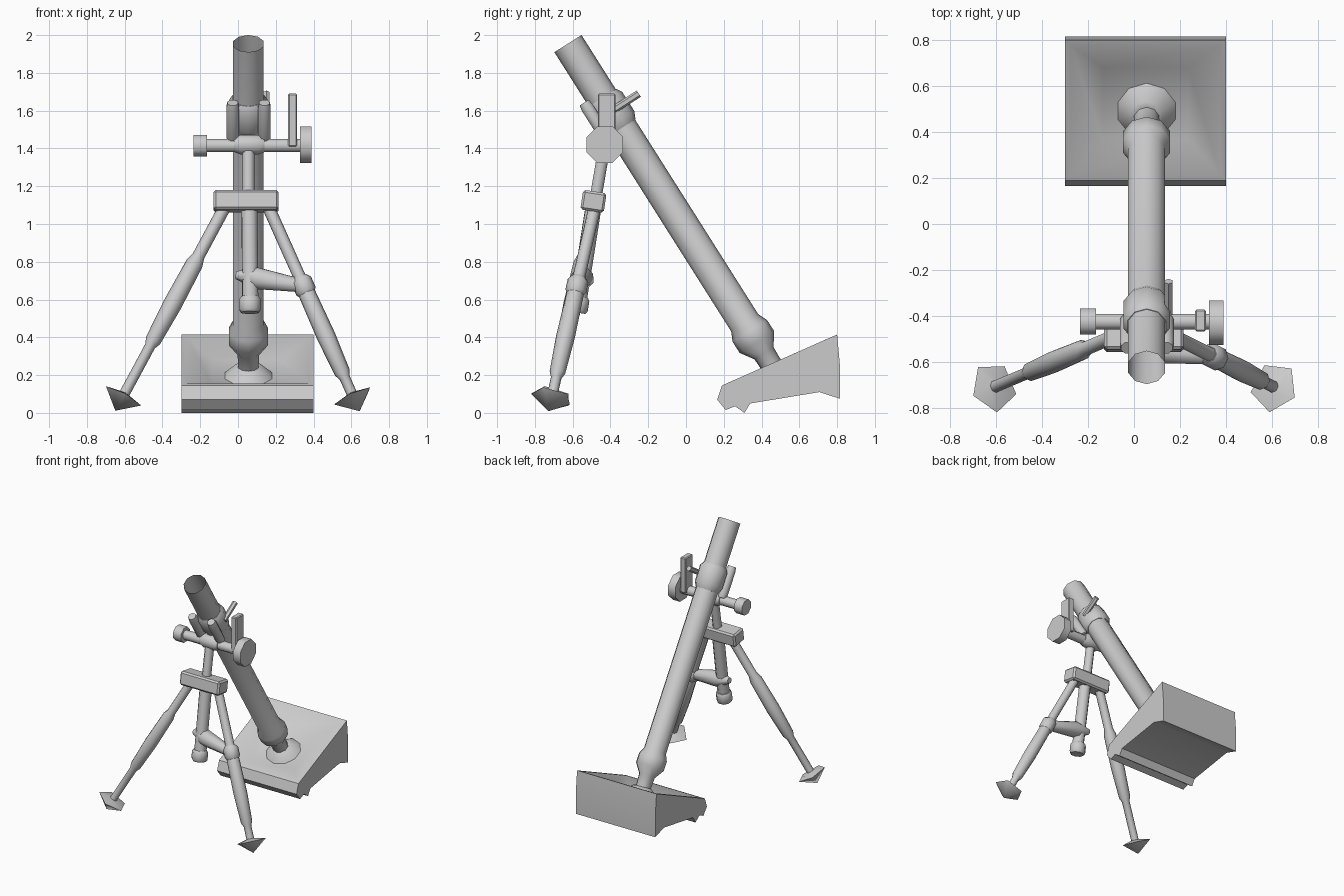
import bpy, bmesh, math
from mathutils import Vector, Matrix

if "Cube" in bpy.data.objects:
    bpy.data.objects.remove(bpy.data.objects["Cube"])

CX = 0.055  # the tube and tripod centre line


def finish(name, bm, angle=50, recalc=True):
    if recalc:
        bmesh.ops.recalc_face_normals(bm, faces=bm.faces)
    me = bpy.data.meshes.new(name)
    bm.to_mesh(me)
    bm.free()
    ob = bpy.data.objects.new(name, me)
    bpy.context.collection.objects.link(ob)
    bpy.ops.object.select_all(action='DESELECT')
    bpy.context.view_layer.objects.active = ob
    ob.select_set(True)
    bpy.ops.object.shade_smooth_by_angle(angle=math.radians(angle))
    return ob


def lathe(name, start, direction, profile, sides=8, turn=0.5, open_start=False):
    """Turn (distance along axis, radius) pairs around an axis."""
    d = Vector(direction).normalized()
    side = d.cross(Vector((0, 0, 1))).normalized()
    up = side.cross(d)
    bm = bmesh.new()
    rings = []
    for t, r in profile:
        c = Vector(start) + d * t
        rings.append([bm.verts.new(c + r * (side * math.cos(a) + up * math.sin(a)))
                      for a in (2 * math.pi * (i + turn) / sides for i in range(sides))])
    for a, b in zip(rings, rings[1:]):
        for i in range(sides):
            j = (i + 1) % sides
            bm.faces.new((a[i], a[j], b[j], b[i]))
    if not open_start:
        bm.faces.new(rings[0][::-1])
    bm.faces.new(rings[-1])
    bmesh.ops.remove_doubles(bm, verts=bm.verts, dist=1e-5)
    return finish(name, bm)


def rod(name, p, q, r1, r2=None, sides=8):
    v = Vector(q) - Vector(p)
    return lathe(name, p, v, [(0, r1), (v.length, r1 if r2 is None else r2)], sides)


def box(name, centre, size, tilt=0.0, bevel=0.0):
    bm = bmesh.new()
    bmesh.ops.create_cube(bm, size=1)
    bmesh.ops.scale(bm, vec=size, verts=bm.verts)
    if bevel:
        bmesh.ops.bevel(bm, geom=bm.edges[:], offset=bevel, segments=1, affect='EDGES')
    bmesh.ops.transform(bm, matrix=Matrix.Translation(centre) @ Matrix.Rotation(tilt, 4, 'X'),
                        verts=bm.verts)
    return finish(name, bm, 30)


# Barrel with breech and ball, open at the muzzle
muzzle = Vector((CX, -0.625, 1.955))
axis = Vector((0, 0.535, -0.845)).normalized()
front = Vector((0, -0.845, -0.535))
lathe("barrel", muzzle, axis,
      [(0, 0.085), (1.75, 0.085), (1.80, 0.108), (1.87, 0.108), (1.94, 0.06), (2.07, 0.055)],
      10, open_start=True)
lathe("barrel_clamp", muzzle, axis, [(0.34, 0.088), (0.37, 0.106), (0.49, 0.106), (0.53, 0.088)], 10)

# Twin recoil cylinders in front of the barrel
for side, dx in (("left", -0.083), ("right", 0.085)):
    p = muzzle + axis * 0.31 + front * 0.095 + Vector((dx, 0, 0))
    lathe("recoil_cylinder_" + side, p, axis,
          [(0, 0.03), (0.03, 0.036), (0.21, 0.036), (0.24, 0.028)], 8)
rod("clamp_handle", (0.15, -0.25, 1.69), (0.15, -0.39, 1.60), 0.02, sides=6)

# Traverse shaft, hand wheel, knob and sight
rod("traverse_shaft", (-0.19, -0.425, 1.415), (0.34, -0.425, 1.415), 0.037)
lathe("traverse_nut", (-0.02, -0.425, 1.42), (1, 0, 0),
      [(0, 0.042), (0.03, 0.055), (0.13, 0.055), (0.16, 0.042)])
rod("traverse_knob", (-0.235, -0.425, 1.415), (-0.165, -0.425, 1.415), 0.061)
rod("hand_wheel", (0.327, -0.43, 1.42), (0.39, -0.43, 1.42), 0.105)
box("sight", (0.289, -0.42, 1.55), (0.047, 0.094, 0.28), 0, 0.006)

# Elevating column through the crosshead
rod("elevating_screw", (CX, -0.43, 1.42), (CX, -0.485, 1.10), 0.034)
rod("elevating_tube", (0.06, -0.485, 1.12), (0.065, -0.567, 0.60), 0.045)
lathe("elevating_cap", (0.063, -0.564, 0.615), (0, -0.165, -1),
      [(0, 0.05), (0.015, 0.06), (0.07, 0.06), (0.085, 0.05)])
box("crosshead", (0.043, -0.49, 1.12), (0.345, 0.125, 0.105), -0.15, 0.012)

# Telescoping legs with pointed pentagonal feet
top_l, end_l = Vector((-0.075, -0.485, 1.08)), Vector((-0.61, -0.71, 0.085))
top_r, end_r = Vector((0.165, -0.485, 1.08)), Vector((0.61, -0.71, 0.085))
for side, a, b, s0, s1 in (("left", top_l, end_l, 0.25, 0.73), ("right", top_r, end_r, 0.41, 0.90)):
    d = b - a
    n = d.length
    lathe("leg_" + side, a, d,
          [(0, 0.033), (s0 * n, 0.033), ((s0 + 0.04) * n, 0.046), ((s1 - 0.22) * n, 0.05),
           ((s1 - 0.03) * n, 0.042), (s1 * n, 0.028), (n, 0.028)])
    lathe("foot_" + side, b, d, [(-0.02, 0.03), (0, 0.112), (0.085, 0)], 5,
          0.25)

# Cross brace from the column to the right leg
knee = top_r.lerp(end_r, 0.41)
d = (end_r - top_r).normalized()
lathe("knee_joint", knee - d * 0.055, d, [(0, 0.036), (0.025, 0.056), (0.085, 0.056), (0.11, 0.04)])
lathe("cross_brace", (-0.01, -0.535, 0.73), knee - Vector((-0.01, -0.535, 0.73)),
      [(0, 0.022), (0.11, 0.062), (0.37, 0.036)], 8)

# Baseplate: extruded side profile with a dished upper face
profile = [(0.19, 0.145), (0.80, 0.415), (0.815, 0.25), (0.815, 0.075), (0.706, 0.11),
           (0.34, 0.05), (0.31, 0.0), (0.26, 0.035), (0.21, 0.015), (0.165, 0.07)]
bm = bmesh.new()
left = bm.faces.new([bm.verts.new((-0.30, y, z)) for y, z in profile])
ext = bmesh.ops.extrude_face_region(bm, geom=[left])
bmesh.ops.translate(bm, vec=(0.70, 0, 0),
                    verts=[g for g in ext["geom"] if isinstance(g, bmesh.types.BMVert)])
bmesh.ops.recalc_face_normals(bm, faces=bm.faces)
top = max((f for f in bm.faces if abs(f.normal.x) < 0.5), key=lambda f: f.normal.z)
bmesh.ops.inset_region(bm, faces=[top], thickness=0.033)
bmesh.ops.inset_region(bm, faces=[top], thickness=0.2, depth=-0.075)
finish("baseplate", bm, 35)
lathe("ball_socket", (CX, 0.50, 0.18), (0, -0.405, 0.914),
      [(0, 0.15), (0.03, 0.12), (0.075, 0.07), (0.08, 0.05)], 10)
